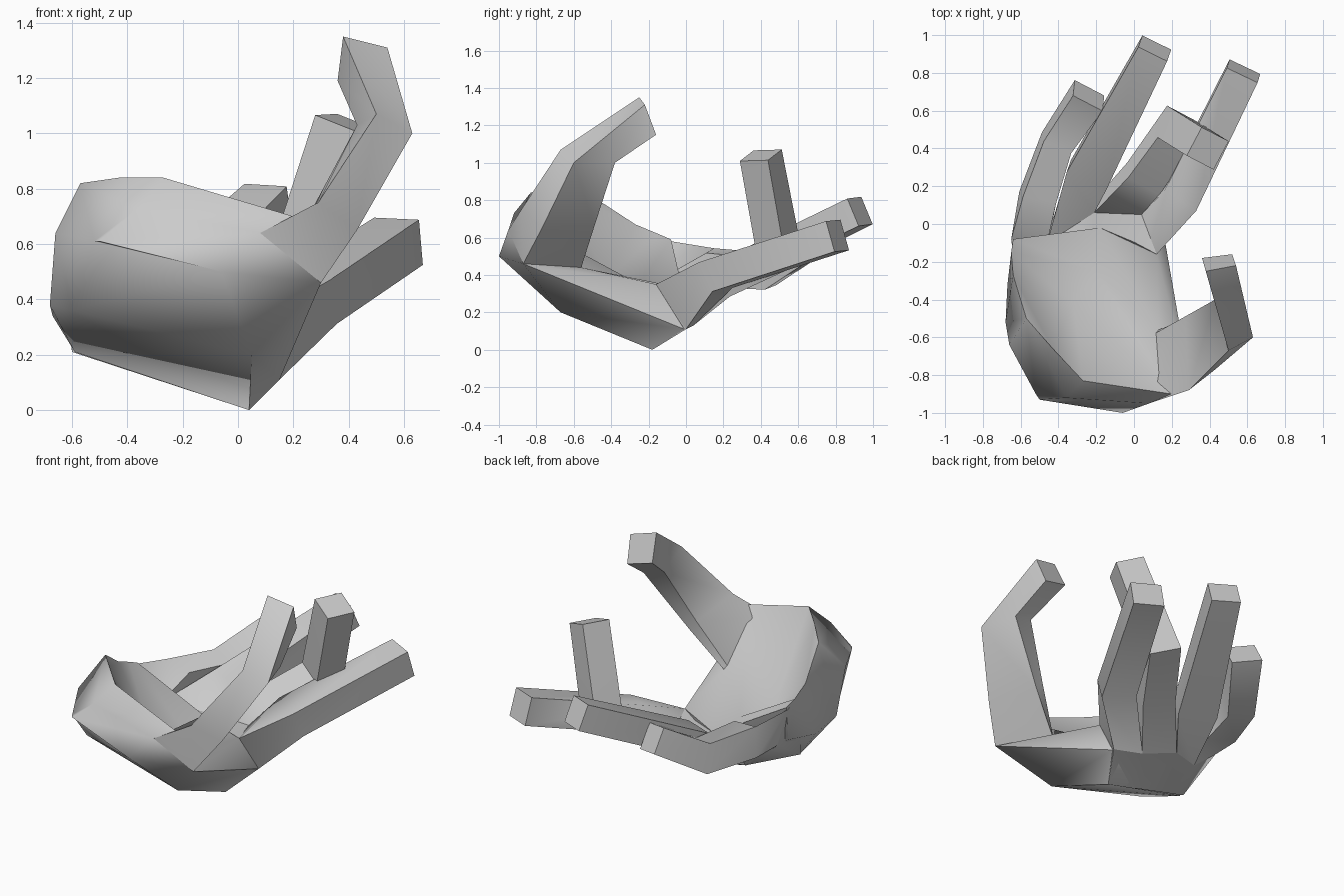
import bpy, bmesh
from mathutils import Vector

if "Cube" in bpy.data.objects:
    bpy.data.objects.remove(bpy.data.objects["Cube"])


def loft(name, rings):
    """Skin a list of equal-sized rings, cap both ends, shade smooth by angle."""
    bm = bmesh.new()
    loops = [[bm.verts.new(p) for p in ring] for ring in rings]
    for a, b in zip(loops, loops[1:]):
        n = len(a)
        for i in range(n):
            j = (i + 1) % n
            bm.faces.new((a[i], a[j], b[j]))
            bm.faces.new((a[i], b[j], b[i]))
    bm.faces.new(loops[0][::-1])
    bm.faces.new(loops[-1])
    bmesh.ops.recalc_face_normals(bm, faces=bm.faces)
    mesh = bpy.data.meshes.new(name)
    bm.to_mesh(mesh)
    bm.free()
    ob = bpy.data.objects.new(name, mesh)
    bpy.context.collection.objects.link(ob)
    bpy.ops.object.select_all(action='DESELECT')
    ob.select_set(True)
    bpy.context.view_layer.objects.active = ob
    bpy.ops.object.shade_smooth_by_angle(angle=1.05)
    return ob


def finger(name, side, root, stations):
    """Four-sided tube from a root quad; stations are (x, y, z, half width, half thickness)."""
    pts = [sum((Vector(p) for p in root), Vector()) / 4] + [Vector(s[:3]) for s in stations]
    rings = [root]
    for i, s in enumerate(stations, 1):
        p = pts[i]
        d0 = (p - pts[i - 1]).normalized()
        d1 = (pts[i + 1] - p).normalized() if i < len(pts) - 1 else d0
        t = (d0 + d1).normalized()
        u = Vector(side)
        u = (u - t * u.dot(t)).normalized()
        v = u.cross(t) * s[4] / max(0.6, t.dot(d0))
        u = u * s[3]
        rings.append([p - u - v, p + u - v, p + u + v, p - u + v])
    return loft(name, rings)


# Palm: sections from the cut wrist to the back-of-hand ridge
# order: little-finger rim, outer side, lower left, lower middle, thumb side, web, hollow
wrist = [(-.57, -.50, .82), (-.66, -.64, .64), (-.52, -.90, .61), (-.50, -.93, .61),
         (-.36, -.92, .73), (-.27, -.83, .84), (-.43, -.66, .84)]
heel = [(-.64, -.27, .67), (-.68, -.52, .38), (-.60, -.64, .36), (-.06, -1.0, .50),
        (.08, -.95, .64), (.20, -.90, .70), (-.32, -.42, .38)]
middle = [(-.65, -.15, .62), (-.67, -.32, .34), (-.59, -.30, .21), (.05, -.67, .20),
          (.30, -.87, .46), (.13, -.56, .44), (-.20, -.25, .35)]
ridge = [(-.64, -.08, .59), (-.64, -.10, .38), (-.42, -.15, .20), (.04, -.18, 0),
         (.15, -.01, .11), (.12, -.16, .35), (-.18, -.02, .33)]
loft("palm", [wrist, heel, middle, ridge])

# Knuckle web: strip across the hand that the fingers grow from
low = [(-.62, -.02, .37), (-.43, .02, .21), (-.25, .08, .20), (-.03, .04, .13), (.15, 0, .11)]
top = [(-.65, -.08, .58), (-.46, -.10, .40), (-.21, .06, .33), (.04, .05, .33), (.12, -.16, .35)]
back = [Vector((-.60, -.28, .21)).lerp(Vector((.04, -.18, 0)), i / 4) for i in range(5)]
inner = [(-.63, -.25, .62), (-.42, -.25, .38), (-.22, -.20, .33), (-.02, -.20, .33), (.10, -.25, .35)]
loft("knuckle_web", [list(r) for r in zip(back, low, top, inner)])
roots = [[low[i], low[i + 1], top[i + 1], top[i]] for i in range(4)]

# Thumb
loft("thumb", [
    [middle[4], (.08, -.95, .64), (.11, -.58, .45), middle[5]],
    [(.43, -.77, .65), (.29, -.88, .75), (.27, -.49, .73), (.31, -.49, .66)],
    [(.63, -.60, 1.0), (.50, -.67, 1.07), (.43, -.40, 1.03), (.56, -.38, 1.0)],
    [(.54, -.22, 1.31), (.38, -.25, 1.35), (.36, -.18, 1.19), (.52, -.16, 1.15)],
])

# Fingers
finger("little_finger", (.90, -.35, -.15), roots[0], [
    (-.51, .14, .44, .09, .09), (-.41, .43, .42, .08, .085), (-.24, .68, .58, .09, .08)])
finger("ring_finger", (.90, -.43, -.05), roots[1], [
    (-.24, .26, .41, .115, .08), (.11, .93, .74, .085, .08)])
finger("middle_finger", (.83, -.43, -.30), roots[2], [
    (.05, .24, .38, .10, .075), (.23, .50, .51, .095, .085), (.39, .40, 1.04, .085, .085)])
finger("index_finger", (.88, -.45, -.05), roots[3], [
    (.26, .16, .40, .10, .085), (.58, .81, .61, .09, .085)])
